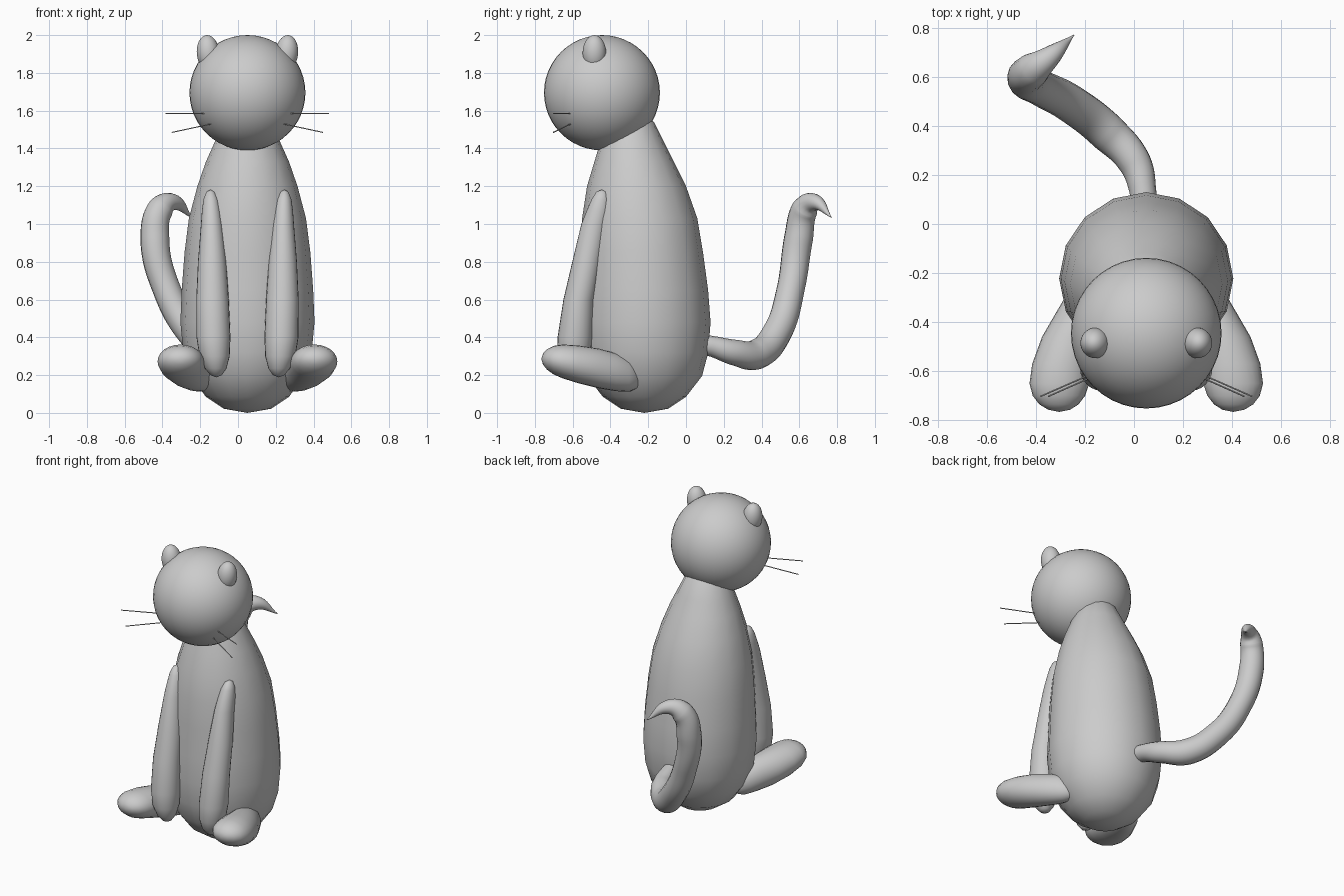
import bpy, bmesh, math
from mathutils import Vector

if "Cube" in bpy.data.objects:
    bpy.data.objects.remove(bpy.data.objects["Cube"])

CX = 0.05  # symmetry axis of the sitting cat


def finish(bm, name):
    bmesh.ops.remove_doubles(bm, verts=bm.verts, dist=0.0005)
    bmesh.ops.recalc_face_normals(bm, faces=bm.faces)
    me = bpy.data.meshes.new(name)
    bm.to_mesh(me)
    bm.free()
    for p in me.polygons:
        p.use_smooth = True
    ob = bpy.data.objects.new(name, me)
    bpy.context.collection.objects.link(ob)
    return ob


def loft(name, stations, along, n):
    """Skin ellipses (x, y, z, radius_x, radius_other) stacked along y or z."""
    bm = bmesh.new()
    rings = []
    for x, y, z, ra, rb in stations:
        ring = []
        for i in range(n):
            a = 2 * math.pi * i / n
            u, v = ra * math.cos(a), rb * math.sin(a)
            ring.append(bm.verts.new((x + u, y + v, z) if along == 'z' else (x + u, y, z + v)))
        rings.append(ring)
    for r, q in zip(rings, rings[1:]):
        for i in range(n):
            j = (i + 1) % n
            bm.faces.new((r[i], r[j], q[j], q[i]))
    return finish(bm, name)


def ball(name, loc, scale, tilt=0.0):
    bm = bmesh.new()
    bmesh.ops.create_uvsphere(bm, u_segments=40, v_segments=24, radius=1)
    ob = finish(bm, name)
    ob.location, ob.scale, ob.rotation_euler = loc, scale, (0, tilt, 0)
    return ob


def tube(name, pts, radius, kind='POLY'):
    cu = bpy.data.curves.new(name, 'CURVE')
    cu.dimensions = '3D'
    cu.bevel_depth = radius
    cu.bevel_resolution = 6 if kind == 'BEZIER' else 1
    cu.use_fill_caps = True
    sp = cu.splines.new(kind)
    sp.resolution_u = 10
    points = sp.bezier_points if kind == 'BEZIER' else sp.points
    points.add(len(pts) - 1)
    for p, (x, y, z, r) in zip(points, pts):
        p.radius = r
        if kind == 'BEZIER':
            p.co = (x, y, z)
            p.handle_left_type = p.handle_right_type = 'AUTO'
        else:
            p.co = (x, y, z, 1)
    ob = bpy.data.objects.new(name, cu)
    bpy.context.collection.objects.link(ob)
    return ob


# Body: sixteen-sided pear, leaning forward towards the neck (y, z, radius x, radius y)
body = [(-.22, 0, 0, 0), (-.22, .022, .125, .125), (-.22, .085, .22, .22), (-.22, .195, .30, .305),
        (-.22, .32, .34, .338), (-.222, .48, .355, .352), (-.225, .65, .348, .342), (-.235, .85, .333, .325),
        (-.245, 1.03, .31, .305), (-.262, 1.2, .265, .262), (-.275, 1.33, .22, .21), (-.285, 1.43, .175, .17),
        (-.295, 1.54, .125, .125), (-.30, 1.6, .07, .07), (-.30, 1.62, 0, 0)]
loft("body", [(CX, *s) for s in body], 'z', 16)

# Head
ball("head", (CX, -.445, 1.695), (.307, .307, .305))

# Front legs (offset, y, z, radius x, radius y) and hind feet (offset, y, z, radius x, radius z)
leg = [(.195, -.445, 1.182, 0, 0), (.195, -.447, 1.17, .022, .028), (.193, -.453, 1.13, .04, .047),
       (.191, -.465, 1.07, .05, .061), (.189, -.485, 1.0, .057, .069), (.187, -.525, .8, .075, .077),
       (.185, -.568, .6, .086, .081), (.18, -.588, .4, .09, .092), (.174, -.592, .3, .08, .086),
       (.168, -.594, .235, .057, .062), (.165, -.595, .2, .03, .032), (.165, -.595, .188, 0, 0)]
foot = [(.355, -.766, .285, 0, 0), (.355, -.757, .285, .045, .03), (.356, -.735, .283, .08, .055),
        (.356, -.70, .279, .107, .076), (.354, -.65, .272, .122, .09), (.342, -.57, .257, .123, .1),
        (.312, -.46, .235, .113, .105), (.275, -.37, .215, .098, .1), (.25, -.30, .2, .082, .088),
        (.235, -.26, .19, .055, .06), (.23, -.243, .186, .025, .03), (.23, -.238, .185, 0, 0)]

for s, side in ((-1, "left"), (1, "right")):
    loft("front_leg_" + side, [(CX + s * o, *r) for o, *r in leg], 'z', 24)
    loft("hind_foot_" + side, [(CX + s * o, *r) for o, *r in foot], 'y', 24)
    # Ears
    ball("ear_" + side, (CX + s * .208, -.485, 1.905), (.06, .062, .095), s * .1)
    # Whiskers
    for k, (z0, z1, o0, o1) in enumerate(((1.585, 1.585, .22, .432), (1.53, 1.485, .19, .40))):
        tube(f"whisker_{side}_{k}", [(CX + s * o0, -.61, z0, 1), (CX + s * o1, -.703, z1, 1)], .003)

# Tail: thick curve tapering to a hooked tip (x, y, z, radius)
tail = [(.04, .04, .37, .05), (.035, .14, .352, .055), (0, .255, .32, .068), (-.11, .375, .31, .08),
        (-.25, .485, .43, .078), (-.38, .555, .66, .074), (-.44, .595, .92, .077),
        (-.41, .63, 1.08, .07), (-.345, .68, 1.115, .045), (-.245, .77, 1.035, .002)]
tube("tail", tail, 1, 'BEZIER')
